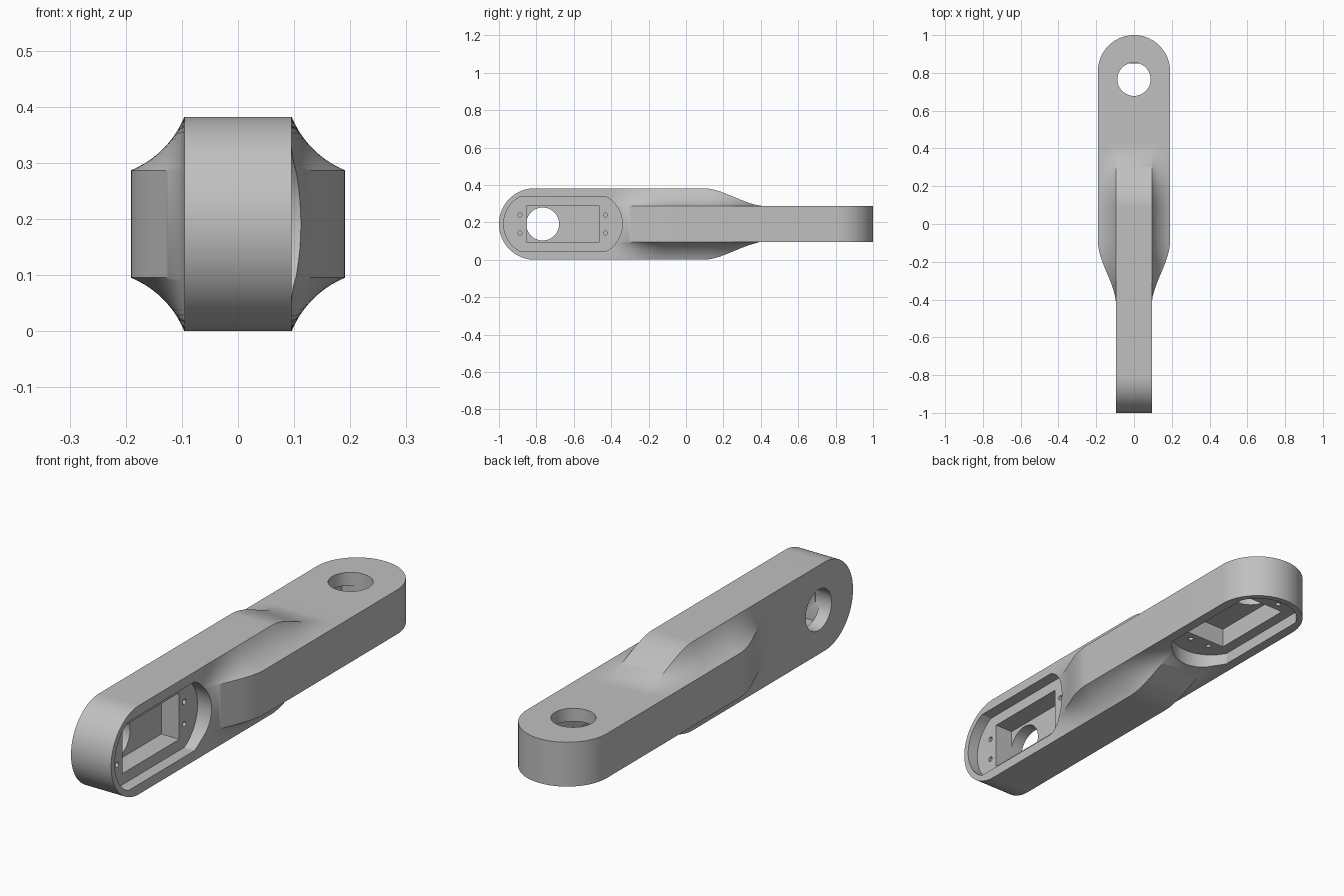
import bpy, bmesh, math
from mathutils import Matrix, Vector

if "Cube" in bpy.data.objects:
    bpy.data.objects.remove(bpy.data.objects["Cube"])

R, T = 0.191, 0.0955          # half width of each arm, half thickness
C = R                         # height of the centre line
END = 1 - R                   # centre of the rounded ends
HUB = 0.766                   # centre of the shaft holes

grey = bpy.data.materials.new("light_grey")
grey.diffuse_color = (0.53, 0.53, 0.53, 1)
grey.use_nodes = True
grey.node_tree.nodes["Principled BSDF"].inputs["Base Color"].default_value = grey.diffuse_color


def make(name, bm):
    bmesh.ops.recalc_face_normals(bm, faces=bm.faces)
    me = bpy.data.meshes.new(name)
    bm.to_mesh(me)
    bm.free()
    ob = bpy.data.objects.new(name, me)
    bpy.context.collection.objects.link(ob)
    me.materials.append(grey)
    return ob


def half_size(y):
    """Half size of the wide direction of the arm whose round end is at y = -1."""
    if y < -END:
        return math.sqrt(max(0, R * R - (y + END) ** 2))
    t = min(1, max(0, (y - 0.09) / 0.34))
    return R + (T - R) * t * t * (3 - 2 * t)


def section(y, n=10):
    """Cross-shaped section with hollow corners between the two arms."""
    h, w = half_size(y), half_size(-y)
    a, b = Vector((min(T, w), h)), Vector((w, min(T, h)))
    base = Vector((a.x, b.y))
    k = base + 0.3 * (a + b - 2 * base)
    arc = []
    for i in range(n + 1):
        t = i / n
        arc.append(a * (1 - t) ** 2 + k * 2 * t * (1 - t) + b * t * t)
    right = arc + [Vector((p.x, -p.y)) for p in reversed(arc)]
    ring = right + [Vector((-p.x, p.y)) for p in reversed(right)]
    return [(p.x, y, p.y + C) for p in ring]


# Body: loft from one round end to the other
half = [END + R * math.sin(math.pi / 2 * i / 28) for i in range(29)]
half += [0.09 + 0.34 * i / 28 for i in range(29)]
ys = sorted([-y for y in half] + half)
bm = bmesh.new()
rings = [[bm.verts.new(p) for p in section(y)] for y in ys]
for r0, r1 in zip(rings, rings[1:]):
    for i in range(len(r0)):
        j = (i + 1) % len(r0)
        bm.faces.new((r0[i], r0[j], r1[j], r1[i]))
bmesh.ops.remove_doubles(bm, verts=bm.verts, dist=1e-5)
body = make("twisted_arm", bm)


def disc(y, z, r, n):
    return [(y + r * math.cos(2 * math.pi * i / n), z + r * math.sin(2 * math.pi * i / n)) for i in range(n)]


def pocket_outline(r=0.166, h=0.148, n=16):
    """Long pocket with shallow round ends cut off by straight sides."""
    a = math.asin(h / r)
    angles = [-a + 2 * a * i / n for i in range(n + 1)]
    far = [(-0.506 + r * math.cos(t), r * math.sin(t)) for t in angles]
    near = [(-END - r * math.cos(t), -r * math.sin(t)) for t in angles]
    return far + near


def cut(name, outline, x0, x1, back):
    """Cut a prism out of the front arm, or turned over out of the back arm."""
    bm = bmesh.new()
    low = [bm.verts.new((x0, y, z)) for y, z in outline]
    high = [bm.verts.new((x1, y, z)) for y, z in outline]
    bm.faces.new(low)
    bm.faces.new(high)
    for i in range(len(low)):
        j = (i + 1) % len(low)
        bm.faces.new((low[i], low[j], high[j], high[i]))
    turn = Matrix(((0, 0, -1), (0, -1, 0), (-1, 0, 0))) if back else Matrix.Identity(3)
    bm.transform(Matrix.Translation((0, 0, C)) @ turn.to_4x4())
    cutter = make(name, bm)
    cutter.hide_render = True
    mod = body.modifiers.new(name, 'BOOLEAN')
    mod.operation, mod.solver, mod.object = 'DIFFERENCE', 'EXACT', cutter
    bpy.context.view_layer.objects.active = body
    bpy.ops.object.modifier_apply(modifier=name)
    bpy.data.objects.remove(cutter)


# Stepped pocket, motor cavity, shaft hole and screw holes in each arm
STEP, FLOOR = T - 0.05, T - 0.135
cavity = [(-0.85, -0.1), (-0.465, -0.1), (-0.465, 0.1), (-0.85, 0.1)]
for back in (False, True):
    cut("pocket", pocket_outline(), STEP, 0.3, back)
    cut("cavity", cavity, FLOOR, STEP + 0.02, back)
    cut("shaft_hole", disc(-HUB, 0, 0.088, 48), -0.3, FLOOR + 0.02, back)
    for y in (-0.888, -0.43):
        for z in (-0.048, 0.048):
            cut("screw_hole", disc(y, z, 0.011, 16), STEP - 0.06, STEP + 0.02, back)

bpy.ops.object.select_all(action='DESELECT')
body.select_set(True)
bpy.context.view_layer.objects.active = body
bpy.ops.object.shade_smooth_by_angle(angle=math.radians(30))
